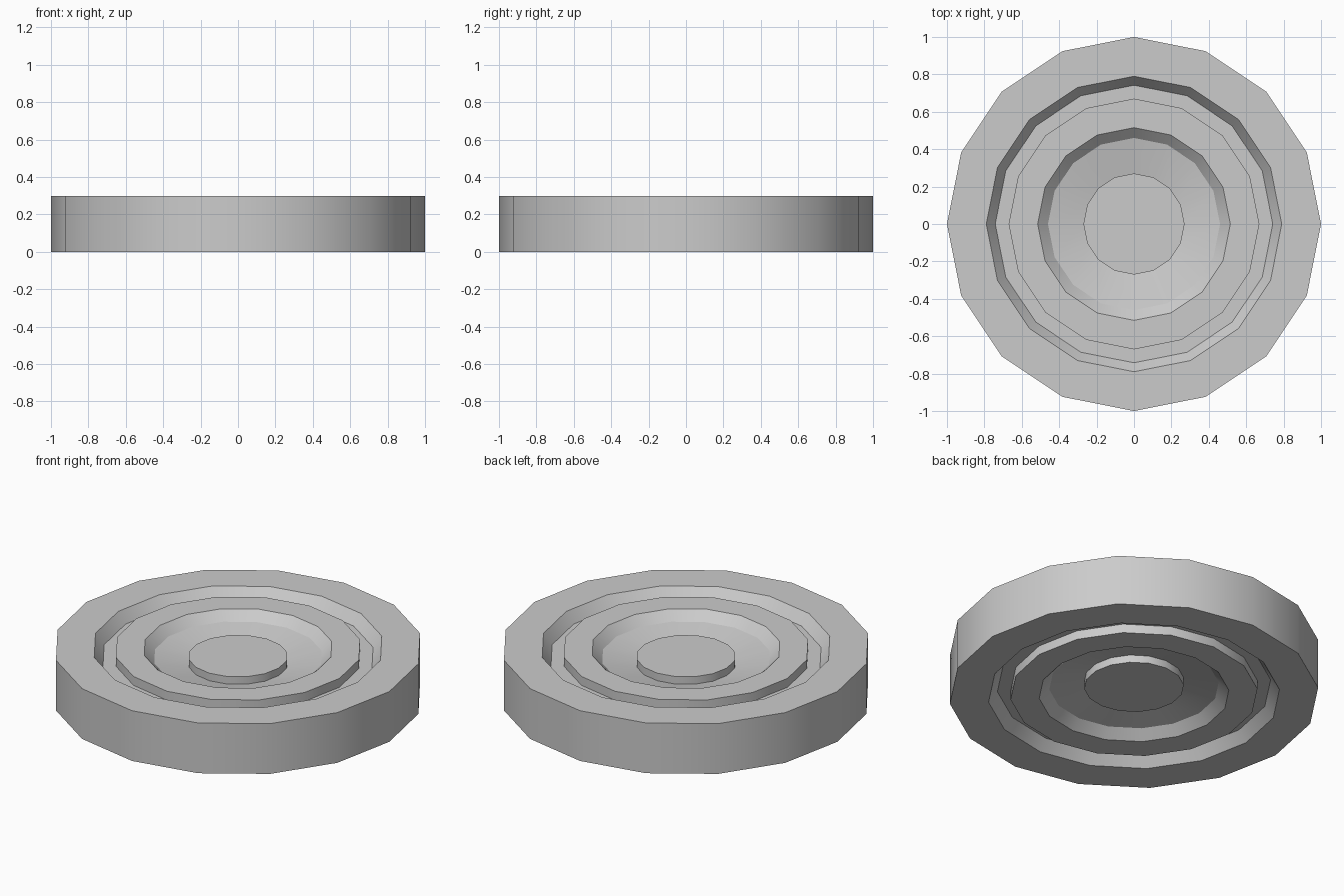
import bpy, bmesh, math

if "Cube" in bpy.data.objects:
    bpy.data.objects.remove(bpy.data.objects["Cube"])

SIDES = 16
MID = 0.15

# Upper half of the wheel section (radius, height), hub to rim
upper = [(0.27, 0.245), (0.27, 0.20), (0.46, 0.238), (0.515, 0.29),
         (0.67, 0.29), (0.67, 0.237), (0.742, 0.237), (0.79, 0.30), (1.0, 0.30)]
# Lower half mirrors the upper one
profile = upper + [(r, 2 * MID - z) for r, z in reversed(upper)]

bm = bmesh.new()
rings = []
for r, z in profile:
    rings.append([bm.verts.new((r * math.cos(2 * math.pi * i / SIDES),
                                r * math.sin(2 * math.pi * i / SIDES), z))
                  for i in range(SIDES)])

# Lathe the section
for a, b in zip(rings, rings[1:]):
    for i in range(SIDES):
        j = (i + 1) % SIDES
        bm.faces.new((a[i], b[i], b[j], a[j]))

# Hub caps
bm.faces.new(rings[0])
bm.faces.new(list(reversed(rings[-1])))
bmesh.ops.recalc_face_normals(bm, faces=bm.faces[:])

mesh = bpy.data.meshes.new("wheel")
bm.to_mesh(mesh)
bm.free()
wheel = bpy.data.objects.new("wheel", mesh)
bpy.context.collection.objects.link(wheel)

# Smooth around the tread and dish, crisp at the steps
bpy.context.view_layer.objects.active = wheel
wheel.select_set(True)
bpy.ops.object.shade_smooth_by_angle(angle=math.radians(32))
